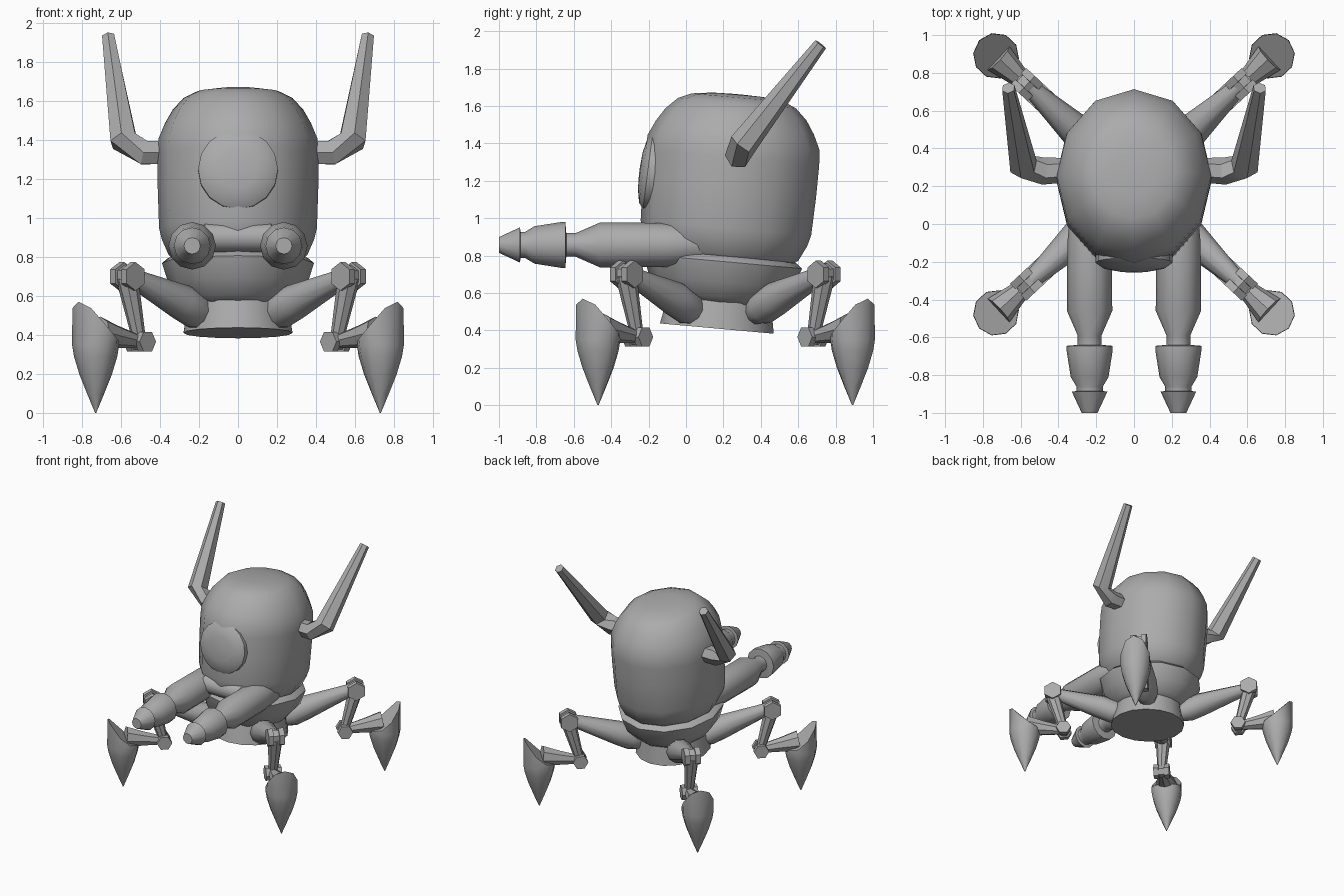
import bpy, bmesh, math
from mathutils import Vector

if "Cube" in bpy.data.objects:
    bpy.data.objects.remove(bpy.data.objects["Cube"])

grey = bpy.data.materials.new("body_grey")
grey.diffuse_color = (0.41, 0.41, 0.41, 1)
grey.use_nodes = True
grey.node_tree.nodes["Principled BSDF"].inputs["Base Color"].default_value = grey.diffuse_color


def finish(name, bm, angle=40):
    bmesh.ops.recalc_face_normals(bm, faces=bm.faces)
    me = bpy.data.meshes.new(name)
    bm.to_mesh(me)
    bm.free()
    me.materials.append(grey)
    ob = bpy.data.objects.new(name, me)
    bpy.context.collection.objects.link(ob)
    bpy.ops.object.select_all(action='DESELECT')
    ob.select_set(True)
    bpy.context.view_layer.objects.active = ob
    bpy.ops.object.shade_smooth_by_angle(angle=math.radians(angle))
    return ob


def loft(name, pts, radii, sides=12, axis=None, ref=(1, 0, 0), squash=1.0, angle=40, lift=None):
    """Skin circles of the given radii along a path; lift bends the last ring upwards."""
    pts = [Vector(p) for p in pts]
    bm = bmesh.new()
    rings = []
    for i, (p, r) in enumerate(zip(pts, radii)):
        t = Vector(axis) if axis else pts[min(i + 1, len(pts) - 1)] - pts[max(i - 1, 0)]
        t.normalize()
        u = Vector(ref) - t * t.dot(Vector(ref))
        u.normalize()
        v = t.cross(u)
        ring = []
        for k in range(sides):
            a = 2 * math.pi * k / sides
            co = p + r * (math.cos(a) * u + squash * math.sin(a) * v)
            if lift and i == len(pts) - 1:
                co.z += lift(math.cos(a))
            ring.append(bm.verts.new(co))
        rings.append(ring)
    for a, b in zip(rings, rings[1:]):
        for k in range(sides):
            j = (k + 1) % sides
            bm.faces.new((a[k], a[j], b[j], b[k]))
    bm.faces.new(rings[0][::-1])
    bm.faces.new(rings[-1])
    return finish(name, bm, angle)


def lathe(name, origin, axis, profile, **kw):
    """Revolve (distance, radius) pairs about an axis."""
    d = Vector(axis).normalized()
    return loft(name, [Vector(origin) + d * t for t, _ in profile],
                [r for _, r in profile], axis=axis, **kw)


# Body: three stacked shells on one axis that leans slightly back
lean, base = (0, 0.09, 1), (0, 0.165, 0.41)
lathe("base_ring", base, lean, [(0, .28), (.15, .255)], sides=16, squash=1.09)
lathe("lower_body", base, lean,
      [(.13, .24), (.17, .29), (.25, .355), (.36, .39), (.385, .36), (.40, .31)], squash=1.09)
lathe("dome", base, lean,
      [(.37, .32), (.40, .355), (.48, .39), (.54, .405), (.75, .412), (.92, .413), (1.0, .408),
       (1.08, .375), (1.15, .335), (1.21, .28), (1.24, .22), (1.255, .12), (1.258, .02)],
      squash=1.13)
lathe("front_lip", (-.19, -.17, .90), (1, 0, 0),
      [(0, .055), (.02, .075), (.36, .075), (.38, .055)], sides=10, ref=(0, 0, 1))

# Single round eye, gently domed
lathe("eye", (0, -.13, 1.24), (0, -1, .13),
      [(0, .205), (.075, .205), (.10, .17), (.115, .10), (.12, .02)],
      sides=16, ref=(1, 0, 0))

for s, side in ((-1, "left"), (1, "right")):
    # Stepped arm cannon pointing forwards
    lathe(side + "_cannon", (s * .235, 0, .857), (0, -1, 0),
          [(-.20, .05), (-.08, .10), (.10, .118), (.46, .120), (.59, .063), (.64, .063),
           (.645, .122), (.67, .122), (.81, .10), (.86, .070), (.884, .070),
           (.888, .094), (1.0, .042)], sides=12)
    # Bent six-sided horn
    loft(side + "_horn",
         [(s * .36, .285, 1.335), (s * .48, .28, 1.335), (s * .585, .305, 1.395),
          (s * .665, .72, 1.93)],
         [.065, .072, .076, .036], sides=6, ref=(0, 1, 0), angle=25)

# Four jointed legs, arranged on the diagonals
for sx, sy, tag in ((-1, -1, "front_left"), (1, -1, "front_right"),
                    (-1, 1, "back_left"), (1, 1, "back_right")):
    out = Vector((sx * .73, sy * .68, 0)).normalized()
    side = Vector((-out.y, out.x, 0))

    def at(r, z):
        return Vector((0, .21, z)) + out * r

    loft(tag + "_thigh", [at(.19, .48), at(.22, .49), at(.29, .52), at(.40, .57), at(.76, .70)],
         [.03, .065, .092, .092, .045], sides=10, ref=side)
    loft(tag + "_calf", [at(.78, .70), at(.69, .365)], [.058, .034], sides=8, ref=side)
    loft(tag + "_shin", [at(.69, .365), at(.85, .39), at(.98, .41)],
         [.034, .058, .085], sides=8, ref=side)

    # Hexagonal hinge plates with a thinner pin between them
    for part, c, r, w in (("knee", at(.775, .70), .073, .062),
                          ("ankle", at(.69, .365), .058, .062)):
        lathe(tag + "_" + part, c, side,
              [(-w, r), (-.022, r), (-.021, r * .8), (.021, r * .8), (.022, r), (w, r)],
              sides=6, ref=(0, 0, 1) if part == "knee" else out, angle=25)

    # Pointed foot whose rim rises to a peak on the outer side
    lathe(tag + "_foot", at(.998, 0), (0, 0, 1),
          [(0, .003), (.10, .045), (.20, .085), (.29, .112), (.35, .122), (.40, .120)],
          sides=10, ref=out,
          lift=lambda c: .17 * c if c > 0 else .04 * c)
